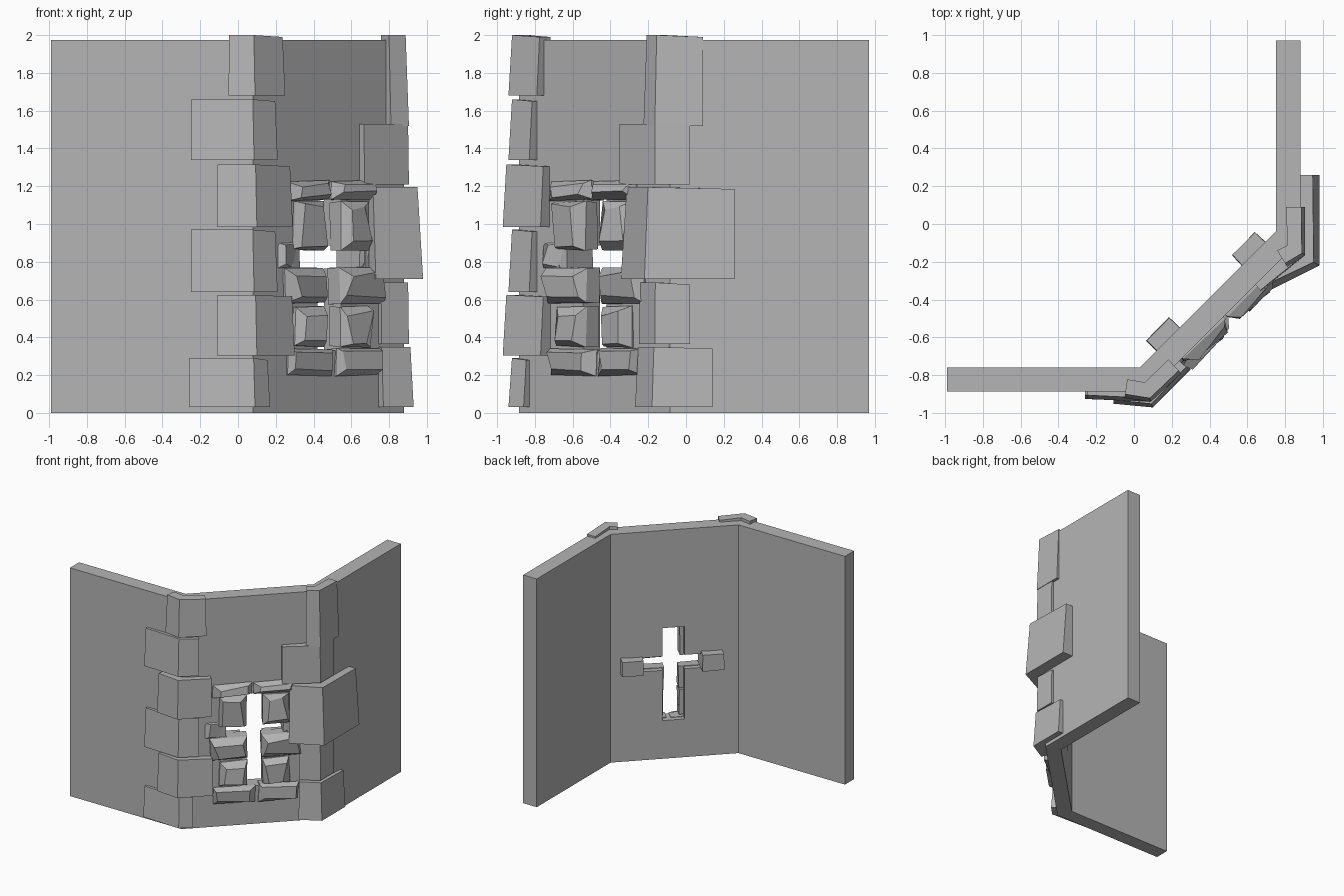
import bpy, bmesh, random
from mathutils import Vector

if "Cube" in bpy.data.objects:
    bpy.data.objects.remove(bpy.data.objects["Cube"])

random.seed(4)
R2 = 2 ** 0.5
stone_grey = bpy.data.materials.new("stone_grey")
stone_grey.diffuse_color = (0.46, 0.46, 0.46, 1)
stone_grey.use_nodes = True
stone_grey.node_tree.nodes["Principled BSDF"].inputs["Base Color"].default_value = stone_grey.diffuse_color


def diag(s, d, z):
    """Point on the diagonal wall: s along it, d outward, z up."""
    return Vector(((s + d) / R2, (s - d) / R2, z))


def loft(name, rings):
    """Solid through matching rings of points, capped at both ends."""
    bm = bmesh.new()
    vs = [[bm.verts.new(p) for p in ring] for ring in rings]
    n = len(vs[0])
    for a, b in zip(vs, vs[1:]):
        for i in range(n):
            j = (i + 1) % n
            bm.faces.new((a[i], a[j], b[j], b[i]))
    bm.faces.new(vs[0])
    bm.faces.new(vs[-1])
    bmesh.ops.recalc_face_normals(bm, faces=bm.faces)
    me = bpy.data.meshes.new(name)
    bm.to_mesh(me)
    bm.free()
    me.materials.append(stone_grey)
    ob = bpy.data.objects.new(name, me)
    bpy.context.collection.objects.link(ob)
    return ob


# Three-sided wall
plan = [(-0.99, -0.885), (0.08, -0.885), (0.88, -0.085), (0.88, 0.97),
        (0.75, 0.97), (0.75, -0.04), (0.03, -0.76), (-0.99, -0.76)]
wall = loft("wall", [[(x, y, z) for x, y in plan] for z in (0, 1.975)])

# Cross-shaped window opening
w, h = 0.087, 0.27
cross = [(-w, 0.33), (w, 0.33), (w, 0.765), (h, 0.765), (h, 0.885), (w, 0.885),
         (w, 1.13), (-w, 1.13), (-w, 0.885), (-h, 0.885), (-h, 0.765), (-w, 0.765)]
cutter = loft("window_cutter", [[diag(s, d, z) for s, z in cross] for d in (0.4, 0.9)])
cutter.hide_render = True
mod = wall.modifiers.new("window", 'BOOLEAN')
mod.operation = 'DIFFERENCE'
mod.solver = 'EXACT'
mod.object = cutter
bpy.context.view_layer.objects.active = wall
bpy.ops.object.modifier_apply(modifier="window")
bpy.data.objects.remove(cutter)


# Corner stones wrapping both corners
def quoin(name, a, c, b, z0, z1, lean=0.02, depth=0.1):
    a, c, b = Vector(a), Vector(c), Vector(b)
    na = Vector((a.y - c.y, c.x - a.x)).normalized()
    nb = Vector((c.y - b.y, b.x - c.x)).normalized()
    m = (na + nb).normalized()
    rings = []
    for z, off in ((z0, 0), (z1, lean)):
        pts = [a + na * off, c + m * off, b + nb * off,
               b + nb * depth, c + m * depth * 1.08, a + na * depth]
        drop = 0.01 if off else 0
        rings.append([(p.x, p.y, z - (drop if i in (2, 3) else 0)) for i, p in enumerate(pts)])
    loft(name, rings)


left = [((-0.26, -0.925), (0.09, -0.94), (0.17, -0.86), 0.03, 0.29),
        ((-0.11, -0.95), (0.10, -0.97), (0.30, -0.77), 0.305, 0.625),
        ((-0.25, -0.925), (0.085, -0.94), (0.21, -0.83), 0.64, 0.97),
        ((-0.11, -0.95), (0.10, -0.97), (0.29, -0.77), 0.985, 1.315),
        ((-0.25, -0.925), (0.085, -0.94), (0.21, -0.83), 1.34, 1.66),
        ((-0.05, -0.92), (0.09, -0.94), (0.25, -0.79), 1.68, 2.0)]
right = [((0.77, -0.27), (0.93, -0.18), (0.93, 0.14), 0.03, 0.35),
         ((0.76, -0.25), (0.905, -0.165), (0.905, 0.02), 0.365, 0.69, 0.005),
         ((0.73, -0.345), (0.98, -0.22), (0.98, 0.26), 0.71, 1.195, 0.035, 0.12),
         ((0.67, -0.355), (0.905, -0.165), (0.905, 0.02), 1.21, 1.53, 0.005),
         ((0.81, -0.225), (0.905, -0.165), (0.905, 0.09), 1.52, 2.0)]
for side, stones in (("left", left), ("right", right)):
    for i, q in enumerate(stones):
        quoin(f"{side}_corner_stone_{i + 1}", *q)


# Rough stones framing the window
def stone(name, s0, s1, z0, z1, back=0.61, mid=0.70, front=0.765, inset=0.05):
    def ring(d, k, jit):
        out = []
        for s, z, ds, dz in ((s0, z0, 1, 1), (s1, z0, -1, 1), (s1, z1, -1, -1), (s0, z1, 1, -1)):
            r = [random.random() * jit for _ in range(3)]
            out.append(diag(s + ds * (k + r[0]), d - r[2], z + dz * (k * 0.6 + r[1])))
        return out
    loft(name, [ring(back, 0.005, 0.01), ring(mid, 0, 0.015), ring(front, inset * 0.5, inset * 0.9)])


# label, left stone span, right stone span, heights
frame = [("top", -0.33, 0.0, 0.0, 0.33, 1.12, 1.235),
         ("upper", -0.28, -0.045, 0.07, 0.295, 0.855, 1.125),
         ("middle", -0.35, -0.035, 0.06, 0.39, 0.57, 0.78),
         ("lower", -0.28, -0.04, 0.065, 0.295, 0.345, 0.57),
         ("bottom", -0.33, 0.025, 0.035, 0.365, 0.19, 0.345)]
for label, a0, a1, b0, b1, z0, z1 in frame:
    stone(f"{label}_left_window_stone", a0, a1, z0, z1)
    stone(f"{label}_right_window_stone", b0, b1, z0, z1)

# Stones running through the wall at the arms of the cross
stone("left_arm_stone", -0.40, -0.205, 0.755, 0.915, 0.488, 0.68, 0.72)
stone("right_arm_stone", 0.24, 0.435, 0.755, 0.905, 0.488, 0.68, 0.71)
